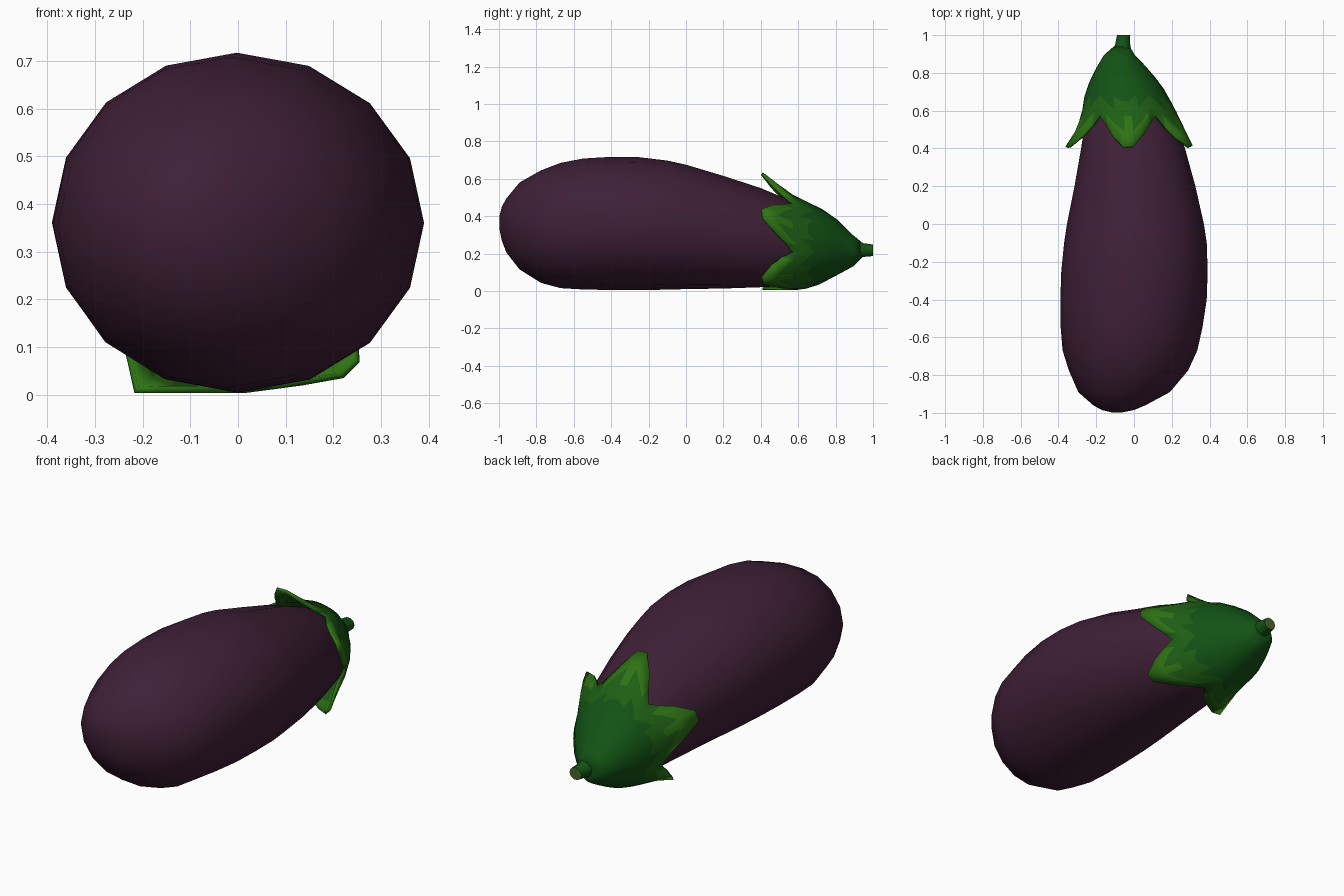
import bpy, bmesh
from math import sin, cos, pi, radians

if "Cube" in bpy.data.objects:
    bpy.data.objects.remove(bpy.data.objects["Cube"])


def material(name, rgb):
    m = bpy.data.materials.new(name)
    m.diffuse_color = (*rgb, 1)
    m.use_nodes = True
    m.node_tree.nodes["Principled BSDF"].inputs["Base Color"].default_value = m.diffuse_color
    return m


def make_object(name, bm, mats, angle):
    bmesh.ops.recalc_face_normals(bm, faces=bm.faces)
    mesh = bpy.data.meshes.new(name)
    bm.to_mesh(mesh)
    bm.free()
    for m in mats:
        mesh.materials.append(m)
    ob = bpy.data.objects.new(name, mesh)
    bpy.context.collection.objects.link(ob)
    bpy.ops.object.select_all(action='DESELECT')
    ob.select_set(True)
    bpy.context.view_layer.objects.active = ob
    bpy.ops.object.shade_smooth_by_angle(angle=radians(angle))
    return ob


def bridge(bm, rings):
    faces = []
    for a, b in zip(rings, rings[1:]):
        n = len(a)
        for i in range(n):
            j = (i + 1) % n
            faces.append(bm.faces.new((a[i], a[j], b[j], b[i])))
    return faces


def loft(name, rows, sides, mats, angle):
    """Rings across y; each row is (y, x min, x max, z min, z max)."""
    bm = bmesh.new()
    rings = []
    for y, x0, x1, z0, z1 in rows:
        rings.append([bm.verts.new(((x0 + x1) / 2 + (x1 - x0) / 2 * cos(2 * pi * i / sides), y,
                                    (z0 + z1) / 2 + (z1 - z0) / 2 * sin(2 * pi * i / sides)))
                      for i in range(sides)])
    bridge(bm, rings)
    caps = [bm.faces.new(rings[0]), bm.faces.new(rings[-1])]
    caps[1].material_index = len(mats) - 1
    return make_object(name, bm, mats, angle)


purple = material("purple_skin", (0.05, 0.014, 0.038))
dark = material("dark_green", (0.006, 0.085, 0.007))
mid = material("mid_green", (0.013, 0.115, 0.007))
light = material("light_green", (0.027, 0.17, 0.007))
cut = material("cut_green", (0.07, 0.13, 0.03))

# Fruit: bulbous at the front, tapering towards the cap
loft("fruit", [
    (-0.997, -0.12, -0.06, 0.33, 0.40), (-0.985, -0.17, 0.00, 0.27, 0.45),
    (-0.96, -0.215, 0.06, 0.205, 0.495), (-0.89, -0.295, 0.19, 0.115, 0.58),
    (-0.775, -0.345, 0.287, 0.043, 0.645), (-0.67, -0.378, 0.335, 0.015, 0.685),
    (-0.55, -0.388, 0.362, 0.008, 0.708), (-0.4, -0.39, 0.385, 0.005, 0.717),
    (-0.25, -0.385, 0.39, 0.005, 0.715), (-0.1, -0.37, 0.385, 0.007, 0.697),
    (0.0, -0.355, 0.37, 0.01, 0.675), (0.2, -0.315, 0.325, 0.013, 0.615),
    (0.4, -0.28, 0.27, 0.02, 0.55), (0.6, -0.25, 0.2, 0.03, 0.465),
    (0.75, -0.18, 0.09, 0.1, 0.37)], 16, [purple], 60)

# Stem
loft("stem", [(0.86, -0.14, 0.0, 0.15, 0.29), (0.92, -0.115, -0.015, 0.17, 0.272),
              (0.95, -0.1, -0.02, 0.18, 0.257), (1.0, -0.09, -0.02, 0.185, 0.25)],
     10, [dark, cut], 40)

# Calyx: a leafy cap with five flared, blunt lobes
PROFILE = [  # y, centre x, centre z, radius
    (0.41, -0.02, 0.285, 0.35), (0.5, -0.015, 0.27, 0.296), (0.6, -0.027, 0.247, 0.247),
    (0.7, -0.045, 0.243, 0.214), (0.8, -0.06, 0.235, 0.155), (0.9, -0.078, 0.213, 0.078),
    (0.94, -0.065, 0.218, 0.042)]


def profile_at(y):
    for a, b in zip(PROFILE, PROFILE[1:]):
        if y <= b[0]:
            t = max(0, (y - a[0]) / (b[0] - a[0]))
            return [p + (q - p) * t for p, q in zip(a[1:], b[1:])]
    return PROFILE[-1][1:]


tips = [-120, -42, 22, 92, 164]
columns = []  # angle, rim y, flare of the lobe
for k, tip in enumerate(tips):
    nxt = tips[(k + 1) % 5] + (360 if k == 4 else 0)
    gap = nxt - tip
    for f, rim, flare in ((-0.06, 0.415, 1), (0.06, 0.41, 1), (0.22, 0.46, 0.7), (0.36, 0.515, 0.3),
                          (0.5, 0.575, 0), (0.64, 0.53, 0.3), (0.78, 0.475, 0.7)):
        columns.append((radians(tip + gap * f), rim, flare))

bm = bmesh.new()
rings = []
for s in (0, 0.1, 0.25, 0.4, 0.55, 0.7, 0.85, 1):
    ring = []
    for ang, rim, flare in columns:
        y = 0.94 + (rim - 0.94) * s
        cx, cz, r = profile_at(y)
        if y < 0.6:  # lobe edges hug the fruit, tips lift off
            r = min(r, 0.262 + (r - 0.262) * flare) if r > 0.262 else r
        ring.append(bm.verts.new((cx + r * cos(ang), y, max(0.004, cz + r * sin(ang)))))
    rings.append(ring)
for f in bridge(bm, rings):
    y = f.calc_center_median().y
    f.material_index = 2 if y < 0.54 else 1 if y < 0.64 else 0
calyx = make_object("calyx", bm, [dark, mid, light], 50)
solid = calyx.modifiers.new("thickness", 'SOLIDIFY')
solid.thickness = 0.015
solid.offset = -1
